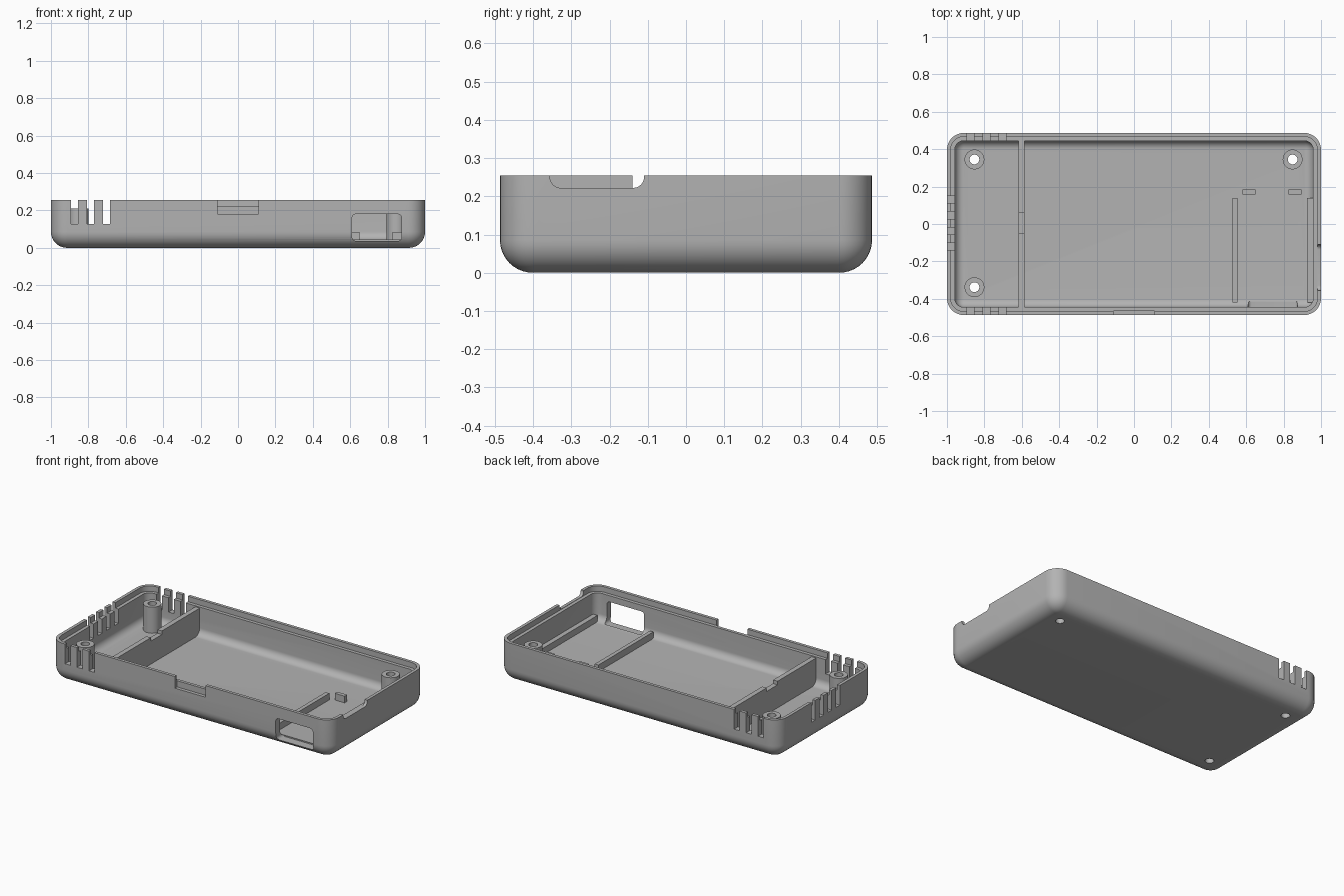
import bpy, bmesh, math

HX, HY, TOP = 1.0, 0.487, 0.255      # half length, half width, rim height
R, WALL, LEDGE = 0.09, 0.042, 0.22   # corner radius, wall thickness, inner ledge height

cube = bpy.data.objects.get("Cube")
if cube:
    bpy.data.objects.remove(cube, do_unlink=True)

grey = bpy.data.materials.new("plain grey")
grey.use_nodes = True
grey.diffuse_color = (0.45, 0.45, 0.45, 1)
grey.node_tree.nodes["Principled BSDF"].inputs["Base Color"].default_value = grey.diffuse_color


def rounded(x0, x1, y0, y1, r, steps=8):
    """Counter-clockwise outline of a rounded rectangle."""
    corners = [(x1 - r, y1 - r), (x0 + r, y1 - r), (x0 + r, y0 + r), (x1 - r, y0 + r)]
    pts = []
    for k, (cx, cy) in enumerate(corners):
        for i in range(steps + 1):
            a = math.pi / 2 * (k + i / steps)
            pts.append((cx + r * math.cos(a), cy + r * math.sin(a)))
    return pts


def rect(x0, x1, y0, y1):
    return [(x0, y0), (x1, y0), (x1, y1), (x0, y1)]


def circle(cx, cy, r, n=32):
    return [(cx + r * math.cos(math.tau * i / n), cy + r * math.sin(math.tau * i / n)) for i in range(n)]


def prism(outline, axis, lo, hi):
    """Describe an outline extruded along an axis."""
    place = {"x": lambda u, v, w: (w, u, v),
             "y": lambda u, v, w: (u, w, v),
             "z": lambda u, v, w: (u, v, w)}[axis]
    return [[place(u, v, w) for u, v in outline] for w in (lo, hi)]


def loft(bm, rings):
    """Skin a stack of rings and cap both ends."""
    loops = [[bm.verts.new(p) for p in ring] for ring in rings]
    n = len(loops[0])
    for a, b in zip(loops, loops[1:]):
        for i in range(n):
            j = (i + 1) % n
            bm.faces.new((a[i], a[j], b[j], b[i]))
    bm.faces.new(loops[0][::-1])
    bm.faces.new(loops[-1])


def build(name, solids):
    bm = bmesh.new()
    for rings in solids:
        loft(bm, rings)
    bmesh.ops.recalc_face_normals(bm, faces=bm.faces)
    mesh = bpy.data.meshes.new(name)
    bm.to_mesh(mesh)
    bm.free()
    mesh.materials.append(grey)
    obj = bpy.data.objects.new(name, mesh)
    bpy.context.collection.objects.link(obj)
    return obj


def activate(obj):
    bpy.ops.object.select_all(action="DESELECT")
    obj.select_set(True)
    bpy.context.view_layer.objects.active = obj


def cut(obj, solids):
    tool = build("cutter", solids)
    tool.hide_render = True
    mod = obj.modifiers.new("cut", "BOOLEAN")
    mod.operation, mod.solver, mod.object = "DIFFERENCE", "EXACT", tool
    activate(obj)
    bpy.ops.object.modifier_apply(modifier=mod.name)
    bpy.data.objects.remove(tool, do_unlink=True)


def smooth(obj):
    activate(obj)
    bpy.ops.object.shade_smooth_by_angle(angle=math.radians(30))


# Tray shell: inset/height profile from the underside, over the stepped rim, to the floor
FILLET, INNER = 0.086, 0.045
arc = [math.pi / 2 * i / 10 for i in range(11)]
profile = [(FILLET * (1 - math.sin(a)), FILLET * (1 - math.cos(a))) for a in arc]
profile += [(0, TOP), (0.02, TOP), (0.02, LEDGE), (WALL, LEDGE)]
profile += [(WALL + INNER * (1 - math.cos(a)), WALL + INNER * (1 - math.sin(a))) for a in arc]
shell = build("tray_shell", [[
    [(x, y, z) for x, y in rounded(-HX + d, HX - d, -HY + d, HY - d, R - d)]
    for d, z in profile]])

# Vent slots in three walls
SLOT, SLOT_Z, PITCH = 0.038, 0.128, 0.0855
slots = []
for i in range(3):
    x = -0.874 + i * PITCH
    for y0, y1 in ((-0.55, -0.42), (0.42, 0.55)):
        slots.append(prism(rect(x - SLOT / 2, x + SLOT / 2, SLOT_Z, 0.3), "y", y0, y1))
for i in range(4):
    y = 0.131 - i * 0.084
    slots.append(prism(rect(y - SLOT / 2, y + SLOT / 2, SLOT_Z, 0.3), "x", -1.06, -0.93))
cut(shell, slots)

# Front port, front latch recess and right wall notch
cut(shell, [
    prism(rounded(0.61, 0.875, 0.037, 0.18, 0.02), "y", -0.55, -0.415),
    prism(rect(-0.11, 0.11, 0.18, 0.3), "y", -0.55, -0.465),
    prism(rounded(-0.356, -0.11, 0.222, 0.32, 0.028), "x", 0.93, 1.06),
])

# Screw posts with holes through the floor
centres = [(-0.853, 0.345), (-0.853, -0.338), (0.848, 0.345)]
holes = [prism(circle(x, y, 0.026), "z", -0.05, 0.3) for x, y in centres]
cut(shell, holes)
smooth(shell)
posts = build("screw_posts", [prism(circle(x, y, 0.053), "z", 0.03, 0.21) for x, y in centres])
cut(posts, holes)
smooth(posts)

# Cross partition with a shallow cable notch
P_TOP, P_DIP = 0.213, 0.19
build("partition", [prism([(-0.455, 0.03), (0.455, 0.03), (0.455, P_TOP), (0.06, P_TOP), (0.06, P_DIP),
                           (-0.052, P_DIP), (-0.052, P_TOP), (-0.455, P_TOP)], "x", -0.617, -0.585)])

# Board rails and end stops
RAIL_TOP = 0.085
for name, x0, x1 in (("inner_rail", 0.527, 0.553), ("side_rail", 0.925, 0.956)):
    build(name, [prism(rect(x0, x1, -0.42, 0.14), "z", 0.03, RAIL_TOP)])
for name, x in (("inner_stop", 0.615), ("side_stop", 0.861)):
    build(name, [prism(rect(x - 0.035, x + 0.035, 0.158, 0.184), "z", 0.03, RAIL_TOP)])
